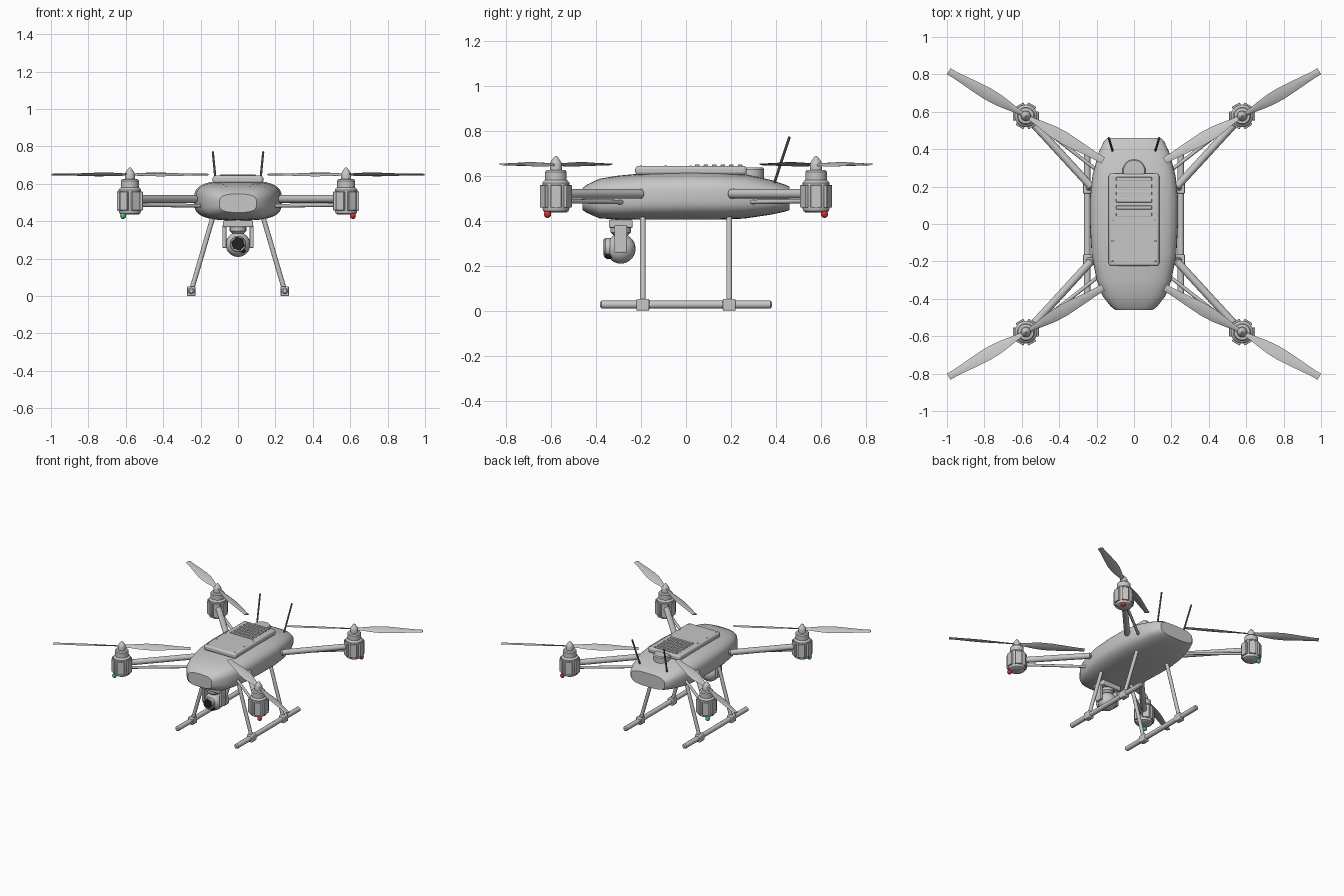
import bpy, bmesh, math
from mathutils import Vector

cube = bpy.data.objects.get("Cube")
if cube:
    bpy.data.objects.remove(cube, do_unlink=True)


def material(name, rgb):
    m = bpy.data.materials.new(name)
    m.use_nodes = True
    m.diffuse_color = (*rgb, 1)
    m.node_tree.nodes["Principled BSDF"].inputs["Base Color"].default_value = (*rgb, 1)
    return m


GREY = material("shell grey", (0.57, 0.57, 0.57))
DARK = material("antenna grey", (0.2, 0.2, 0.2))
GLASS = material("lens black", (0.015, 0.015, 0.02))
RED = material("signal red", (0.65, 0.025, 0.025))
GREEN = material("signal green", (0.05, 0.52, 0.16))


def finish(name, bm, mat, angle=35):
    bmesh.ops.recalc_face_normals(bm, faces=bm.faces)
    mesh = bpy.data.meshes.new(name)
    bm.to_mesh(mesh)
    bm.free()
    mesh.materials.append(mat)
    obj = bpy.data.objects.new(name, mesh)
    bpy.context.collection.objects.link(obj)
    bpy.ops.object.select_all(action='DESELECT')
    obj.select_set(True)
    bpy.context.view_layer.objects.active = obj
    bpy.ops.object.shade_smooth_by_angle(angle=math.radians(angle))
    return obj


def loft(name, rings, mat, angle=35):
    """Skin a row of equal closed rings and cap both ends."""
    bm = bmesh.new()
    rows = [[bm.verts.new(p) for p in ring] for ring in rings]
    n = len(rows[0])
    for a, b in zip(rows, rows[1:]):
        for i in range(n):
            j = (i + 1) % n
            bm.faces.new((a[i], a[j], b[j], b[i]))
    bm.faces.new(rows[0])
    bm.faces.new(rows[-1])
    return finish(name, bm, mat, angle)


def lathe(name, base, axis, profile, mat, sides=24):
    """Turned part: profile holds (radius, distance along axis)."""
    base, axis = Vector(base), Vector(axis).normalized()
    u = axis.orthogonal().normalized()
    v = axis.cross(u)
    turn = [2 * math.pi * i / sides for i in range(sides)]
    rings = [[base + axis * d + (u * math.cos(t) + v * math.sin(t)) * r for t in turn]
             for r, d in profile]
    return loft(name, rings, mat)


def tube(name, a, b, r, mat, sides=16):
    length = (Vector(b) - Vector(a)).length
    c = min(r * 0.4, length * 0.2)
    prof = [(r - c, 0), (r, c), (r, length - c), (r - c, length)]
    return lathe(name, a, Vector(b) - Vector(a), prof, mat, sides)


def box(name, centre, size, mat, bevel=0.0, spin=0.0):
    bm = bmesh.new()
    bmesh.ops.create_cube(bm, size=1)
    bmesh.ops.scale(bm, vec=size, verts=bm.verts)
    obj = finish(name, bm, mat)
    obj.location = centre
    obj.rotation_euler.z = spin
    if bevel:
        mod = obj.modifiers.new("rounded edges", 'BEVEL')
        mod.width, mod.segments = bevel, 3
    return obj


def ball(name, centre, r, mat):
    bm = bmesh.new()
    bmesh.ops.create_uvsphere(bm, u_segments=24, v_segments=14, radius=r)
    obj = finish(name, bm, mat, 60)
    obj.location = centre
    return obj


# Hull: rounded sections (y, half width, bottom, top)
sections = [(-.46, .10, .447, .545), (-.44, .125, .434, .56), (-.385, .168, .41, .586),
            (-.30, .20, .405, .60), (-.16, .227, .404, .613), (0, .235, .404, .618),
            (.14, .235, .404, .616), (.26, .222, .409, .607), (.38, .19, .427, .58),
            (.44, .162, .44, .56), (.46, .142, .447, .55)]


def rounded_section(y, w, lo, hi, n=48, power=2 / 3.1):
    ring = []
    for i in range(n):
        t = 2 * math.pi * i / n
        c, s = math.cos(t), math.sin(t)
        ring.append((w * math.copysign(abs(c) ** power, c), y,
                     (lo + hi) / 2 + (hi - lo) / 2 * math.copysign(abs(s) ** power, s)))
    return ring


loft("hull", [rounded_section(*s) for s in sections], GREY)

# Battery hatch with vents and screws, and the positioning disc behind it
box("battery_hatch", (0, .022, .623), (.27, .495, .04), GREY, .013)
for i in range(6):
    box("hatch_vent", (0, .05 + i * .038, .644), (.19, .02, .009), GREY, .002)
for x in (-.115, .115):
    for y in (-.2, -.09, .02):
        tube("hatch_screw", (x, y, .64), (x, y, .645), .005, GREY, 8)
lathe("positioning_disc", (0, .285, .58), (0, 0, 1), [(.062, 0), (.062, .048), (.056, .056)], GREY, 32)

# Gimbal and camera
box("gimbal_plate", (0, -.29, .386), (.16, .105, .036), GREY, .006)
tube("gimbal_post", (0, -.29, .33), (0, -.29, .42), .045, GREY)
for s in (-1, 1):
    box("gimbal_arm", (s * .073, -.29, .318), (.022, .056, .12), GREY, .005)
ball("camera_ball", (0, -.29, .275), .066, GREY)
lathe("lens_barrel", (0, -.32, .278), (0, -1, 0), [(.044, 0), (.044, .038), (.039, .044)], GREY, 24)
tube("lens_glass", (0, -.362, .28), (0, -.367, .28), .037, GLASS, 6)
tube("range_sensor", (.028, -.33, .242), (.028, -.358, .242), .012, GLASS, 12)

# Landing gear and antennas
for s in (-1, 1):
    tube("landing_rail", (s * .25, -.382, .027), (s * .25, .382, .027), .018, GREY)
    for y in (-.192, .192):
        tube("landing_leg", (s * .25, y, .026), (s * .132, y, .43), .013, GREY)
        box("rail_clamp", (s * .25, y, .026), (.044, .058, .052), GREY, .006)
    tube("antenna", (s * .114, .39, .56), (s * .135, .46, .773), .006, DARK, 10)

# Rotor arms, motors and propellers, repeated at four corners
M = .578
blade = [(.01, .012, 26), (.06, .016, 24), (.11, .025, 21), (.17, .033, 18), (.24, .035, 15),
         (.32, .029, 12), (.40, .022, 9), (.44, .019, 7), (.477, .019, 6)]
for sx in (-1, 1):
    for sy in (-1, 1):
        cx, cy = sx * M, sy * M
        tube("arm_tube", (sx * .225, sy * .195, .519), (sx * .56, sy * .56, .519), .021, GREY)
        tube("arm_brace", (sx * .17, sy * .265, .482), (sx * .555, sy * .565, .487), .01, GREY, 12)
        lathe("motor", (cx, cy, 0), (0, 0, 1),
              [(.045, .435), (.056, .442), (.06, .455), (.06, .568), (.052, .578), (.048, .58),
               (.048, .616), (.042, .624), (.027, .626), (.027, .652), (.024, .66),
               (.012, .678), (.003, .688)], GREY, 32)
        for k in range(6):
            t = k * math.pi / 3
            box("motor_plate", (cx + .061 * math.cos(t), cy + .061 * math.sin(t), .508),
                (.016, .048, .1), GREY, .003, t)
        ball("signal_light", (sx * .614, sy * .615, .428), .016, RED if sx > 0 else GREEN)

        # Two twisted blades, handed by corner
        c30, s30 = math.cos(math.radians(30)), math.sin(math.radians(30))
        for turn in (1, -1):
            along = Vector((c30 * sx, s30 * sy, 0)) * turn
            across = Vector((-s30 * sx, c30 * sy, 0)) * turn
            rings = []
            for r, w, pitch in blade:
                a = math.radians(pitch)
                chord = across * math.cos(a) + Vector((0, 0, math.sin(a)))
                thick = Vector((0, 0, .004))
                mid = Vector((cx, cy, .65)) + along * r
                rings.append([mid + chord * w, mid + chord * w * .3 + thick, mid - chord * w * .5 + thick,
                              mid - chord * w, mid - chord * w * .5 - thick, mid + chord * w * .3 - thick])
            loft("propeller_blade", rings, GREY, 30)
